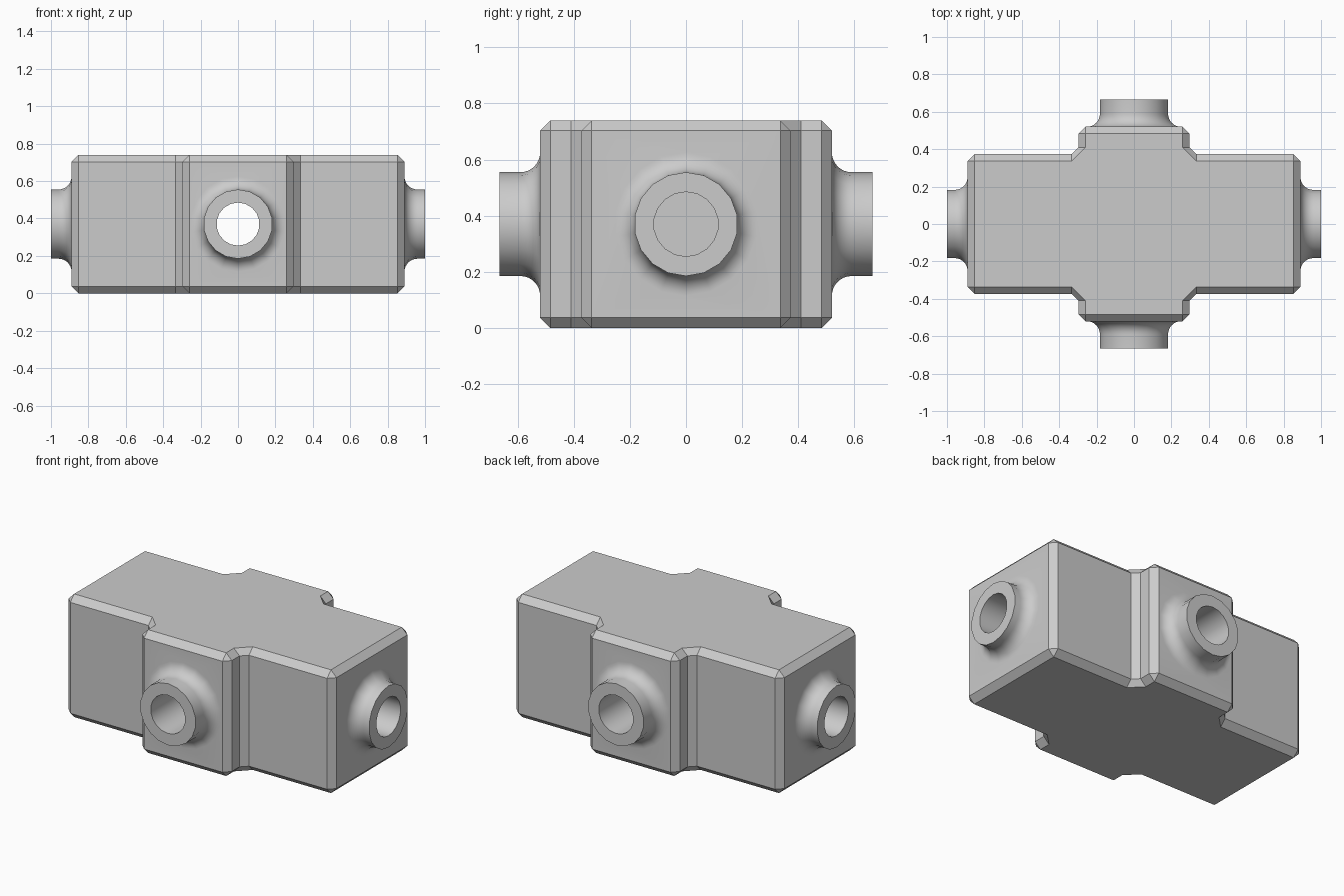
import bpy, bmesh
from math import sin, cos, pi
from mathutils import Matrix

cube = bpy.data.objects.get("Cube")
if cube:
    bpy.data.objects.remove(cube, do_unlink=True)

HEIGHT, CHAMFER, MID = 0.74, 0.037, 0.37
TUBE, BORE, FILLET, SIDES = 0.185, 0.115, 0.07, 18

grey = bpy.data.materials.new("plain grey")
grey.use_nodes = True
colour = (0.6, 0.6, 0.6, 1)
grey.diffuse_color = colour
grey.node_tree.nodes["Principled BSDF"].inputs["Base Color"].default_value = colour


def make_object(name, bm):
    bmesh.ops.remove_doubles(bm, verts=bm.verts, dist=0.0005)
    bmesh.ops.recalc_face_normals(bm, faces=bm.faces)
    mesh = bpy.data.meshes.new(name)
    bm.to_mesh(mesh)
    bm.free()
    mesh.materials.append(grey)
    obj = bpy.data.objects.new(name, mesh)
    bpy.context.collection.objects.link(obj)
    return obj


def skin(bm, rings):
    """Join equal rings of points into a closed solid."""
    loops = [[bm.verts.new(p) for p in ring] for ring in rings]
    n = len(loops[0])
    for low, high in zip(loops, loops[1:]):
        for i in range(n):
            j = (i + 1) % n
            bm.faces.new((low[i], low[j], high[j], high[i]))
    return loops[0], loops[-1]


def lathe(name, profile, angle):
    """Solid of revolution along a horizontal axis; profile is (distance, radius)."""
    bm = bmesh.new()
    rings = [[(d, r * sin(2 * pi * k / SIDES), r * cos(2 * pi * k / SIDES))
              for k in range(SIDES)] for d, r in profile]
    for end in skin(bm, rings):
        bm.faces.new(end)
    bm.transform(Matrix.Translation((0, 0, MID)) @ Matrix.Rotation(angle, 4, "Z"))
    return make_object(name, bm)


def around(quarter):
    """Mirror a quarter outline into a full loop."""
    half = quarter + [(-x, y) for x, y in reversed(quarter)]
    return half + [(-x, -y) for x, y in half]


# Cross-shaped body: chamfered outline, drawn in at the top and bottom
c = CHAMFER
lx, ly, sx, sy = 0.89, 0.373, 0.297, 0.52
wall = around([(lx, ly - c), (lx - c, ly), (sx + c, ly),
               (sx, ly + c), (sx, sy - c), (sx - c, sy)])
cap = around([(lx - c, ly - c), (lx - c, ly - c), (sx + c, ly - c),
              (sx - c, ly + c), (sx - c, sy - c), (sx - c, sy - c)])
bm = bmesh.new()
levels = [(cap, 0), (wall, c), (wall, HEIGHT - c), (cap, HEIGHT)]
skin(bm, [[(x, y, z) for x, y in ring] for ring, z in levels])
bmesh.ops.remove_doubles(bm, verts=bm.verts, dist=0.0005)
for z in (0, HEIGHT):
    rim = [e for e in bm.edges if all(abs(v.co.z - z) < 0.001 for v in e.verts)]
    bmesh.ops.contextual_create(bm, geom=rim)
body = make_object("cross_block", bm)

# Four filleted nozzles, then blind end bores and one through bore
steps = []
for turn, base, tip in ((0, lx, 1.0), (1, sy, 0.665), (2, lx, 1.0), (3, sy, 0.665)):
    profile = [(base - 0.03, TUBE + FILLET)]
    for k in range(9):
        a = k / 8 * pi / 2
        profile.append((base + FILLET * (1 - cos(a)), TUBE + FILLET * (1 - sin(a))))
    profile.append((tip, TUBE))
    steps.append((lathe("nozzle", profile, turn * pi / 2), "UNION"))
for angle, start, end in ((0, 0.5, 1.1), (pi, 0.5, 1.1), (pi / 2, -0.8, 0.8)):
    steps.append((lathe("bore", [(start, BORE), (end, BORE)], angle), "DIFFERENCE"))

for tool, operation in steps:
    tool.hide_render = True
    mod = body.modifiers.new(tool.name, "BOOLEAN")
    mod.operation = operation
    mod.solver = "EXACT"
    mod.object = tool

# Bake the booleans and drop the helpers
bpy.context.view_layer.update()
graph = bpy.context.evaluated_depsgraph_get()
baked = bpy.data.meshes.new_from_object(body.evaluated_get(graph))
body.modifiers.clear()
body.data = baked
for tool, _ in steps:
    bpy.data.objects.remove(tool, do_unlink=True)
baked.materials.clear()
baked.materials.append(grey)
baked.polygons.foreach_set("material_index", [0] * len(baked.polygons))

for obj in bpy.context.selected_objects:
    obj.select_set(False)
body.select_set(True)
bpy.context.view_layer.objects.active = body
bpy.ops.object.shade_smooth_by_angle(angle=pi / 6)
